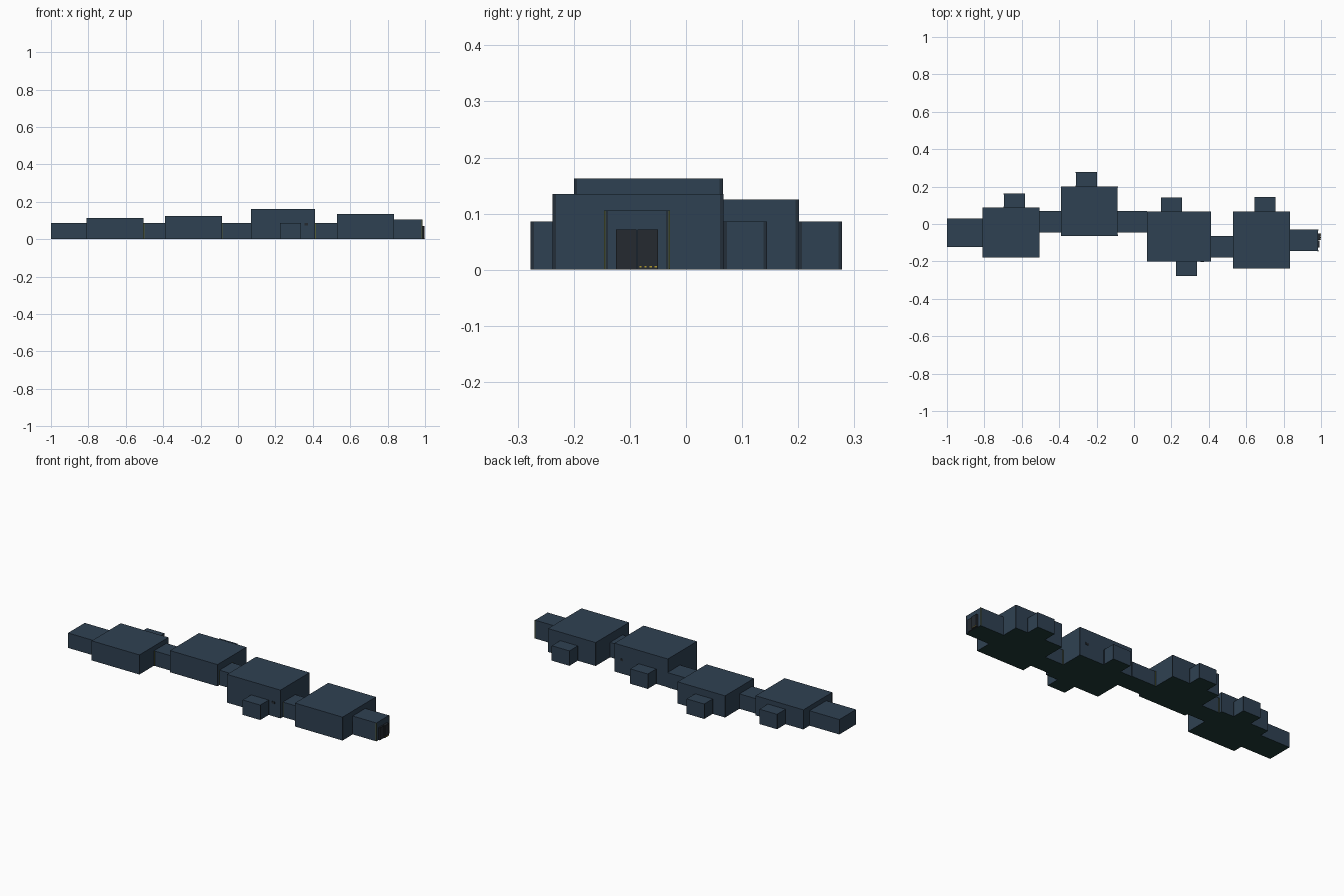
import bpy

default = bpy.data.objects.get("Cube")
if default:
    bpy.data.objects.remove(default, do_unlink=True)


def material(name, rgb):
    m = bpy.data.materials.new(name)
    m.use_nodes = True
    m.diffuse_color = (*rgb, 1)
    m.node_tree.nodes["Principled BSDF"].inputs["Base Color"].default_value = (*rgb, 1)
    return m


WALL = material("navy wall", (0.028, 0.053, 0.085))
FLOOR = material("dark green floor", (0.014, 0.042, 0.040))
POST = material("dark corner", (0.017, 0.028, 0.042))
DOOR = material("charcoal door", (0.018, 0.023, 0.030))
TRIM = material("olive trim", (0.09, 0.11, 0.04))
HAZARD = material("yellow marking", (0.45, 0.33, 0.03))


def box(name, x0, x1, y0, y1, z0, z1, *mats):
    """Axis-aligned box; a second material goes on the underside."""
    verts = [(x, y, z) for z in (z0, z1) for x, y in
             ((x0, y0), (x1, y0), (x1, y1), (x0, y1))]
    faces = [(3, 2, 1, 0), (4, 5, 6, 7)]
    faces += [(i, (i + 1) % 4, (i + 1) % 4 + 4, i + 4) for i in range(4)]
    mesh = bpy.data.meshes.new(name)
    mesh.from_pydata(verts, [], faces)
    for m in mats:
        mesh.materials.append(m)
    if len(mats) > 1:
        for p in mesh.polygons:
            p.material_index = int(p.normal.z < -0.5)
    obj = bpy.data.objects.new(name, mesh)
    bpy.context.collection.objects.link(obj)
    return obj


def room(name, x0, x1, y0, y1, h):
    """Walled block with thin dark strips at the ends of its side walls."""
    box(name, x0, x1, y0, y1, 0, h, WALL, FLOOR)
    t, e = 0.006, 0.0006
    for side, x in (("left", x1), ("right", x0)):
        for end, y in (("front", y0), ("back", y1 - t)):
            box(f"{name}_{side}_{end}_corner", x - e, x + e, y, y + t, 0.001, h - 0.001, POST)


# Main rooms
room("west_room", -0.81, -0.505, -0.178, 0.087, 0.113)
room("middle_room", -0.39, -0.087, -0.063, 0.201, 0.125)
room("tall_room", 0.07, 0.411, -0.20, 0.066, 0.163)
room("east_room", 0.53, 0.834, -0.238, 0.067, 0.135)

# Corridors, the end hall and the entrance
H = 0.086
room("west_hall", -1.0, -0.81, -0.122, 0.03, H)
room("west_corridor", -0.505, -0.39, -0.045, 0.069, H)
room("middle_corridor", -0.087, 0.07, -0.045, 0.069, H)
room("east_corridor", 0.411, 0.53, -0.178, -0.065, H)
room("entrance", 0.834, 0.985, -0.145, -0.03, 0.106)

# Side alcoves: name, centre x, wall y, outward direction
for name, x, y, d in (("west_alcove", -0.64, 0.087, 1), ("middle_alcove", -0.255, 0.201, 1),
                      ("tall_back_alcove", 0.2, 0.066, 1), ("tall_front_alcove", 0.28, -0.2, -1),
                      ("east_alcove", 0.7, 0.067, 1)):
    ya, yb = sorted((y, y + d * 0.077))
    room(name, x - 0.056, x + 0.056, ya, yb, H)

# Olive strips where corridors meet rooms and at the entrance corners
for name, x, y0, y1, h in (("west_joint", -0.502, -0.045, 0.069, H),
                           ("middle_joint", -0.084, -0.045, 0.069, H),
                           ("east_joint", 0.414, -0.178, -0.065, H),
                           ("entrance_edge", 0.984, -0.145, -0.03, 0.106)):
    for end, y in (("front", y0), ("back", y1)):
        box(f"{name}_{end}", x - 0.002, x + 0.002, y - 0.0015, y + 0.0015, 0.001, h, TRIM)

# Double door with a floor marking under one leaf
box("front_door_leaf", 0.98, 0.993, -0.125, -0.0878, 0, 0.072, DOOR)
box("back_door_leaf", 0.98, 0.998, -0.0868, -0.05, 0, 0.072, DOOR)
for i in range(4):
    y = -0.083 + i * 0.009
    box(f"door_marking_{i}", 0.997, 0.9995, y, y + 0.004, 0.004, 0.007, HAZARD)

# Small wall vents on the tall room
for name, y in (("front_vent", -0.2), ("back_vent", 0.066)):
    box(name, 0.355, 0.375, y - 0.002, y + 0.002, 0.074, 0.086, DOOR)
